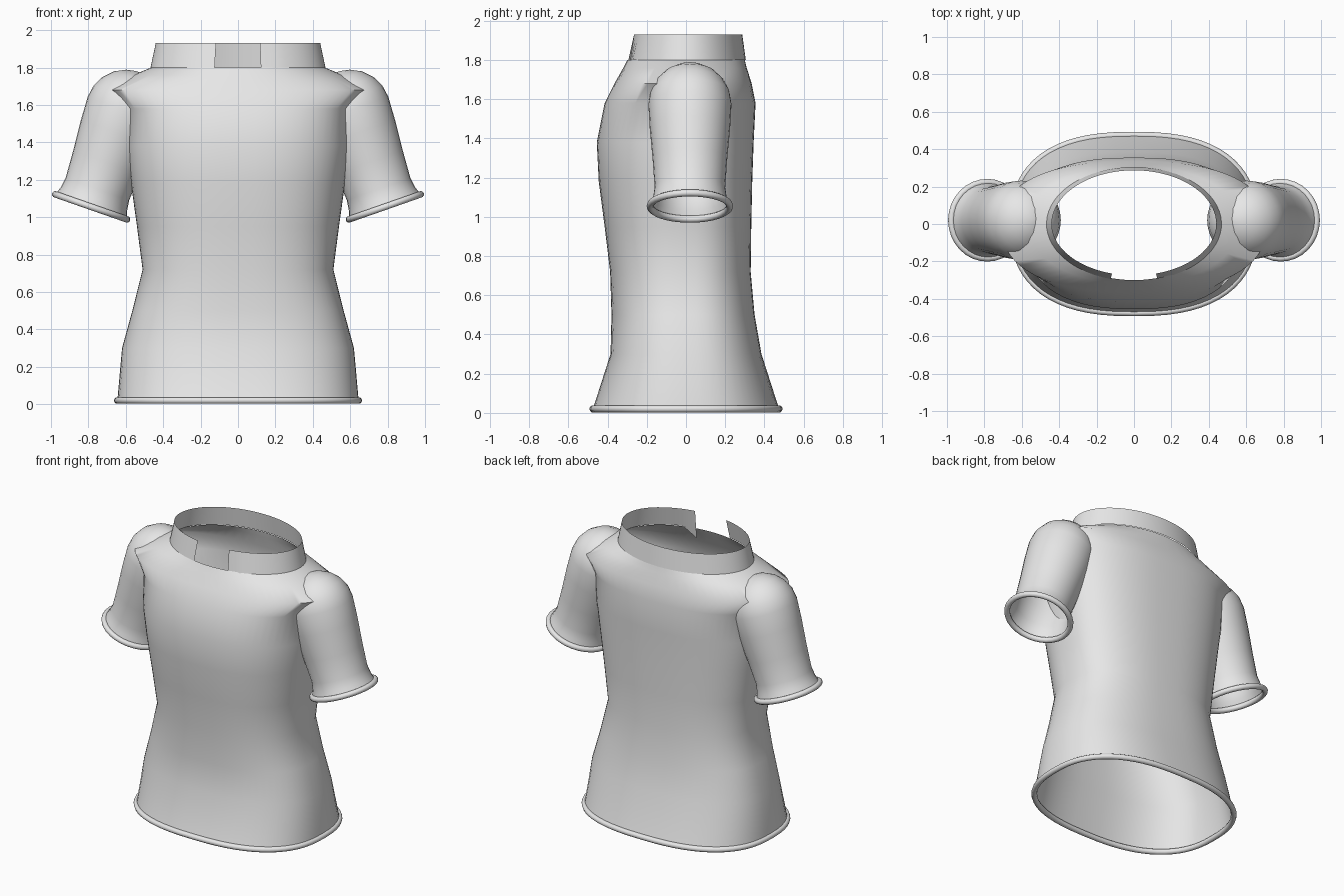
import bpy, math
from mathutils import Vector

if "Cube" in bpy.data.objects:
    bpy.data.objects.remove(bpy.data.objects["Cube"])

cloth = bpy.data.materials.new("light_grey_cloth")
cloth.diffuse_color = (0.8, 0.8, 0.8, 1)
cloth.use_nodes = True
cloth.node_tree.nodes["Principled BSDF"].inputs["Base Color"].default_value = cloth.diffuse_color


def make(name, verts, faces, angle=50):
    """Mesh object with smooth shading and kept sharp edges."""
    me = bpy.data.meshes.new(name)
    me.from_pydata([tuple(v) for v in verts], [], faces)
    me.materials.append(cloth)
    ob = bpy.data.objects.new(name, me)
    bpy.context.collection.objects.link(ob)
    bpy.ops.object.select_all(action='DESELECT')
    ob.select_set(True)
    bpy.context.view_layer.objects.active = ob
    bpy.ops.object.shade_smooth_by_angle(angle=math.radians(angle))
    return ob


def loft(name, rings, closed=True, loop=False, angle=50):
    """Join point rings with quads; loop also joins last ring to first."""
    n = len(rings[0])
    verts = [p for r in rings for p in r]
    faces = []
    for i in range(len(rings) if loop else len(rings) - 1):
        a, b = i * n, ((i + 1) % len(rings)) * n
        for k in range(n if closed else n - 1):
            m = (k + 1) % n
            faces.append((a + k, a + m, b + m, b + k))
    return make(name, verts, faces, angle)


def oval(z, w, front, back, power, angles):
    """Rounded cross-section with separate front and back depth."""
    pts = []
    for t in angles:
        c, s = math.cos(t), math.sin(t)
        y = abs(s) ** (2 / power) * (back if s > 0 else -front)
        pts.append(Vector((math.copysign(abs(c) ** (2 / power), c) * w, y, z)))
    return pts


def cord(name, path, radius, sides=10):
    """Round piping along a flat closed path."""
    n = len(path)
    centre = sum(path, Vector()) / n
    normal = (path[0] - centre).cross(path[n // 4] - centre).normalized()
    rings = []
    for i, p in enumerate(path):
        out = (path[(i + 1) % n] - path[i - 1]).cross(normal).normalized()
        rings.append([p + radius * (out * math.cos(a) + normal * math.sin(a))
                      for a in (math.tau * k / sides for k in range(sides))])
    return loft(name, rings, loop=True)


full = [math.tau * k / 64 for k in range(64)]

# torso: height, half width, front depth, back depth, squareness
sections = [(0.02, .645, .475, .475, 2.5), (0.30, .62, .385, .385, 2.5),
            (0.50, .565, .38, .35, 2.5), (0.72, .51, .387, .33, 2.5),
            (0.95, .54, .415, .333, 2.5), (1.18, .572, .445, .338, 2.5),
            (1.38, .60, .455, .345, 2.5), (1.58, .61, .415, .355, 2.5),
            (1.68, .71, .365, .335, 2.4), (1.76, .56, .32, .31, 2.15),
            (1.80, .465, .30, .30, 2.0)]
loft("torso", [oval(*s, full) for s in sections], angle=70)

# hem piping
cord("hem_piping", oval(0.02, .645, .475, .475, 2.5, full), .018)

# standing collar, open at the front
gap = 0.27
span = [-math.pi / 2 + gap + (math.tau - 2 * gap) * k / 56 for k in range(57)]
base = oval(1.80, .468, .305, .305, 2, span)
base[0].z = 1.73
base[1].z = 1.765
loft("collar", [base, oval(1.93, .44, .275, .287, 2, span)], closed=False)

# sleeves: distance along arm from cuff and radius, ending in a rounded cap
profile = [(0, .203), (.045, .188), (.10, .180), (.25, .190), (.42, .205), (.55, .212)]
profile += [(.55 + .215 * math.sin(a), .212 * math.cos(a))
            for a in (math.radians(d) for d in (18, 36, 54, 72, 86))]
for side, label in ((1, "right"), (-1, "left")):
    cuff = Vector((side * .785, .02, 1.055))
    axis = Vector((-side * .33, 0, .944))
    across = Vector((side * .944, 0, .33))
    depth = Vector((0, side, 0))
    rings = [[cuff + axis * d + r * (across * math.cos(t) + depth * math.sin(t))
              for t in full[::2]] for d, r in profile]
    sleeve = loft(label + "_sleeve", rings)
    cord(label + "_cuff_piping", rings[0], .018)
    # close the tiny opening at the cap
    tip = len(rings) * 32
    verts = [v.co.copy() for v in sleeve.data.vertices]
    faces = [tuple(p.vertices) for p in sleeve.data.polygons]
    faces.append(tuple(range(tip - 32, tip)))
    bpy.data.objects.remove(sleeve)
    make(label + "_shoulder_sleeve", verts, faces)
